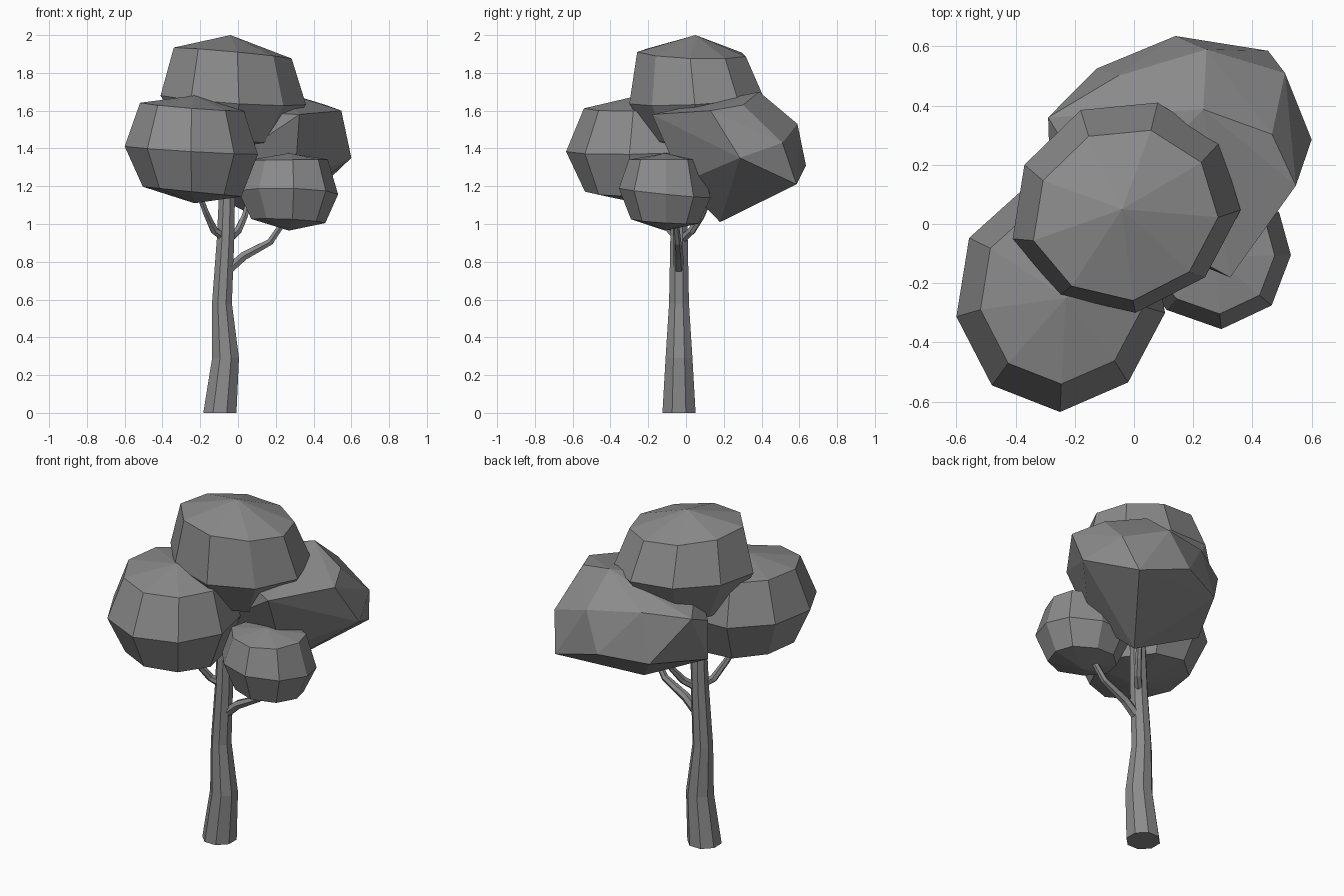
import bpy, bmesh, math
from mathutils import Vector

# Dark grey shared by every part
grey = bpy.data.materials.new("dark_grey")
grey.diffuse_color = (0.26, 0.26, 0.26, 1)


def finish(name, bm):
    bmesh.ops.recalc_face_normals(bm, faces=bm.faces)
    mesh = bpy.data.meshes.new(name)
    bm.to_mesh(mesh)
    bm.free()
    mesh.materials.append(grey)
    obj = bpy.data.objects.new(name, mesh)
    bpy.context.collection.objects.link(obj)
    return obj


def bridge(bm, a, b):
    for i in range(len(a)):
        j = (i + 1) % len(a)
        bm.faces.new((a[i], a[j], b[j], b[i]))


# Tapered faceted limb: path of (x, y, z, radius)
def limb(name, path, sides, level=False):
    bm = bmesh.new()
    pts = [Vector(p[:3]) for p in path]
    rings = []
    for i, p in enumerate(pts):
        d = pts[min(i + 1, len(pts) - 1)] - pts[max(i - 1, 0)]
        u, v = Vector((1, 0, 0)), Vector((0, 1, 0))
        if not level:
            u = d.cross(v).normalized()
            v = d.cross(u).normalized()
        ring = []
        for k in range(sides):
            t = math.tau * (k + 0.5) / sides
            ring.append(bm.verts.new(p + path[i][3] * (u * math.cos(t) + v * math.sin(t))))
        rings.append(ring)
    for a, b in zip(rings, rings[1:]):
        bridge(bm, a, b)
    bm.faces.new(rings[0])
    bm.faces.new(rings[-1])
    return finish(name, bm)


# Leaf clump: widest outline, three rings (scale, z, x tilt, y tilt, y shift) and two poles
def clump(name, centre, outline, levels, top, bottom):
    bm = bmesh.new()
    cx, cy = centre
    rings = []
    for s, z, tx, ty, dy in levels:
        rings.append([bm.verts.new((cx + s * (x - cx), cy + dy + s * (y - cy),
                                    z + s * (tx * (x - cx) + ty * (y - cy))))
                      for x, y in outline])
    for a, b in zip(rings, rings[1:]):
        bridge(bm, a, b)
    for ring, z in ((rings[0], bottom), (rings[-1], top)):
        pole = bm.verts.new((cx, cy, z))
        for i in range(len(ring)):
            bm.faces.new((ring[i], ring[(i + 1) % len(ring)], pole))
    return finish(name, bm)


# Trunk and branches
limb("trunk", [(-0.096, -0.037, 0, 0.095), (-0.066, -0.037, 0.29, 0.077),
               (-0.085, -0.037, 0.58, 0.057), (-0.066, -0.037, 0.92, 0.05),
               (-0.057, -0.037, 1.2, 0.045), (-0.05, 0.0, 1.5, 0.035)], 8, level=True)
limb("branch_right", [(-0.06, -0.037, 0.75, 0.028), (0.03, -0.04, 0.83, 0.026),
                      (0.17, -0.045, 0.905, 0.02), (0.27, -0.06, 1.05, 0.016)], 6)
limb("branch_left", [(-0.06, -0.04, 0.92, 0.024), (-0.125, -0.08, 0.965, 0.022),
                     (-0.17, -0.14, 1.06, 0.018), (-0.22, -0.2, 1.2, 0.015)], 6)
limb("branch_back", [(-0.06, -0.03, 0.91, 0.024), (0.0, 0.03, 0.965, 0.022),
                     (0.035, 0.08, 1.04, 0.018), (0.08, 0.15, 1.2, 0.015)], 6)

# Foliage clumps
clump("foliage_top", (-0.04, 0.05),
      [(0.36, 0.047), (0.29, 0.276), (0.08, 0.41), (-0.18, 0.385), (-0.37, 0.20),
       (-0.41, -0.05), (-0.25, -0.24), (0.005, -0.30), (0.24, -0.18)],
      [(0.64, 1.44, -0.05, 0, 0), (1, 1.66, -0.07, 0.06, 0),
       (0.81, 1.905, -0.09, -0.03, -0.025)],
      2.0, 1.38)
clump("foliage_left", (-0.23, -0.25),
      [(0.105, -0.30), (0.06, -0.06), (-0.11, 0.11), (-0.36, 0.13), (-0.557, -0.047),
       (-0.60, -0.313), (-0.48, -0.545), (-0.25, -0.635), (-0.02, -0.535)],
      [(0.74, 1.17, -0.10, 0, 0), (1, 1.39, -0.06, 0.02, 0), (0.78, 1.62, -0.08, 0.03, 0.01)],
      1.68, 1.11)
clump("foliage_small", (0.27, -0.11),
      [(0.53, -0.105), (0.49, 0.04), (0.33, 0.13), (0.17, 0.12), (0.04, 0.0),
       (0.0, -0.15), (0.11, -0.29), (0.295, -0.355), (0.465, -0.275)],
      [(0.74, 1.015, -0.05, -0.06, 0), (1, 1.165, -0.03, -0.1, 0), (0.79, 1.34, 0.01, 0, 0)],
      1.375, 0.965)

# Irregular back clump: hull of its corner points
bm = bmesh.new()
for p in [(0.60, 0.285, 1.35), (0.325, -0.18, 1.58), (0.547, 0.13, 1.60),
          (0.466, 0.303, 1.63), (0.234, 0.387, 1.70), (0.51, 0.51, 1.43),
          (0.245, 0.59, 1.53), (0.14, 0.635, 1.31), (0.453, 0.585, 1.21),
          (0.15, 0.18, 1.01), (-0.055, 0.50, 1.56), (-0.126, 0.525, 1.28),
          (-0.29, 0.36, 1.53), (-0.285, 0.20, 1.23), (-0.285, 0.2, 1.46),
          (0.30, -0.02, 1.22), (-0.12, 0.0, 1.28), (-0.1, 0.05, 1.6)]:
    bm.verts.new(p)
bmesh.ops.convex_hull(bm, input=bm.verts)
finish("foliage_back", bm)
